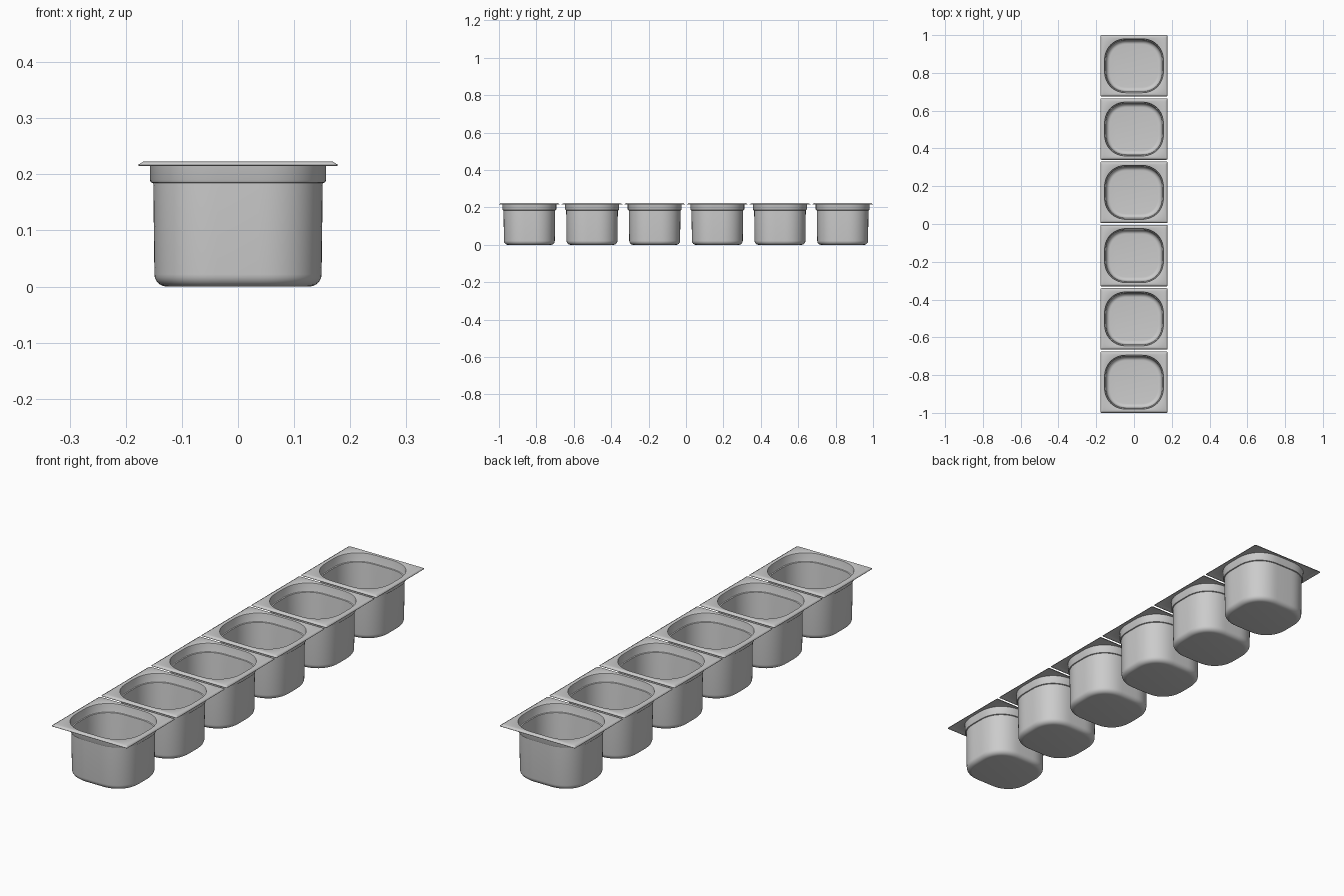
import bpy, bmesh, math

if "Cube" in bpy.data.objects:
    bpy.data.objects.remove(bpy.data.objects["Cube"])

SEG = 14            # segments per rounded corner
PITCH = 0.335       # spacing of the pans along y


def ring(bm, hx, hy, r, z, n=2.0):
    """Rounded-rectangle loop; n above 2 gives a fuller corner."""
    verts = []
    for q in range(4):
        for i in range(SEG + 1):
            a = math.pi / 2 * i / SEG
            if q % 2:
                a = math.pi / 2 - a
            sx = -1 if q in (1, 2) else 1
            sy = -1 if q in (2, 3) else 1
            x = hx - r + r * max(math.cos(a), 0) ** (2 / n)
            y = hy - r + r * max(math.sin(a), 0) ** (2 / n)
            verts.append(bm.verts.new((sx * x, sy * y, z)))
    return verts


def make_pan_mesh():
    bm = bmesh.new()
    # flange: sloping lip, then flat top
    rings = [ring(bm, 0.178, 0.1625, 0.006, 0.217),
             ring(bm, 0.169, 0.1535, 0.005, 0.2225)]
    # inward profile: (inset from upper band, z)
    wall = [(-0.003, 0.2225), (-0.001, 0.2217), (0, 0.219),
            (0, 0.190), (0.0015, 0.187), (0.0055, 0.1855), (0.006, 0.182),
            (0.008, 0.022)]
    # rounded bottom edge
    R = 0.020
    for i in range(1, 7):
        a = math.pi / 2 * i / 6
        wall.append((0.008 + R * (1 - math.cos(a)), 0.022 - R * math.sin(a)))
    for d, z in wall:
        rings.append(ring(bm, 0.155 - d, 0.142 - d, 0.118 - d, z, 2.2))
    for a, b in zip(rings, rings[1:]):
        for i in range(len(a)):
            j = (i + 1) % len(a)
            bm.faces.new((a[i], a[j], b[j], b[i]))
    bm.faces.new(rings[-1])
    bmesh.ops.recalc_face_normals(bm, faces=bm.faces)
    # make the floor (and so the inside) face upward
    bm.faces.ensure_lookup_table()
    bm.normal_update()
    if bm.faces[-1].normal.z < 0:
        bmesh.ops.reverse_faces(bm, faces=bm.faces)
    me = bpy.data.meshes.new("food_pan")
    bm.to_mesh(me)
    bm.free()
    return me


# row of six pans
mesh = make_pan_mesh()
for k in range(6):
    pan = bpy.data.objects.new(f"food_pan_{k + 1}", mesh)
    bpy.context.collection.objects.link(pan)
    pan.location.y = (k - 2.5) * PITCH
    sheet = pan.modifiers.new("sheet_thickness", 'SOLIDIFY')
    sheet.thickness = 0.002
    sheet.offset = -1

bpy.ops.object.select_all(action='DESELECT')
first = bpy.data.objects["food_pan_1"]
first.select_set(True)
bpy.context.view_layer.objects.active = first
mesh.shade_smooth()
mesh.set_sharp_from_angle(angle=math.radians(32))
